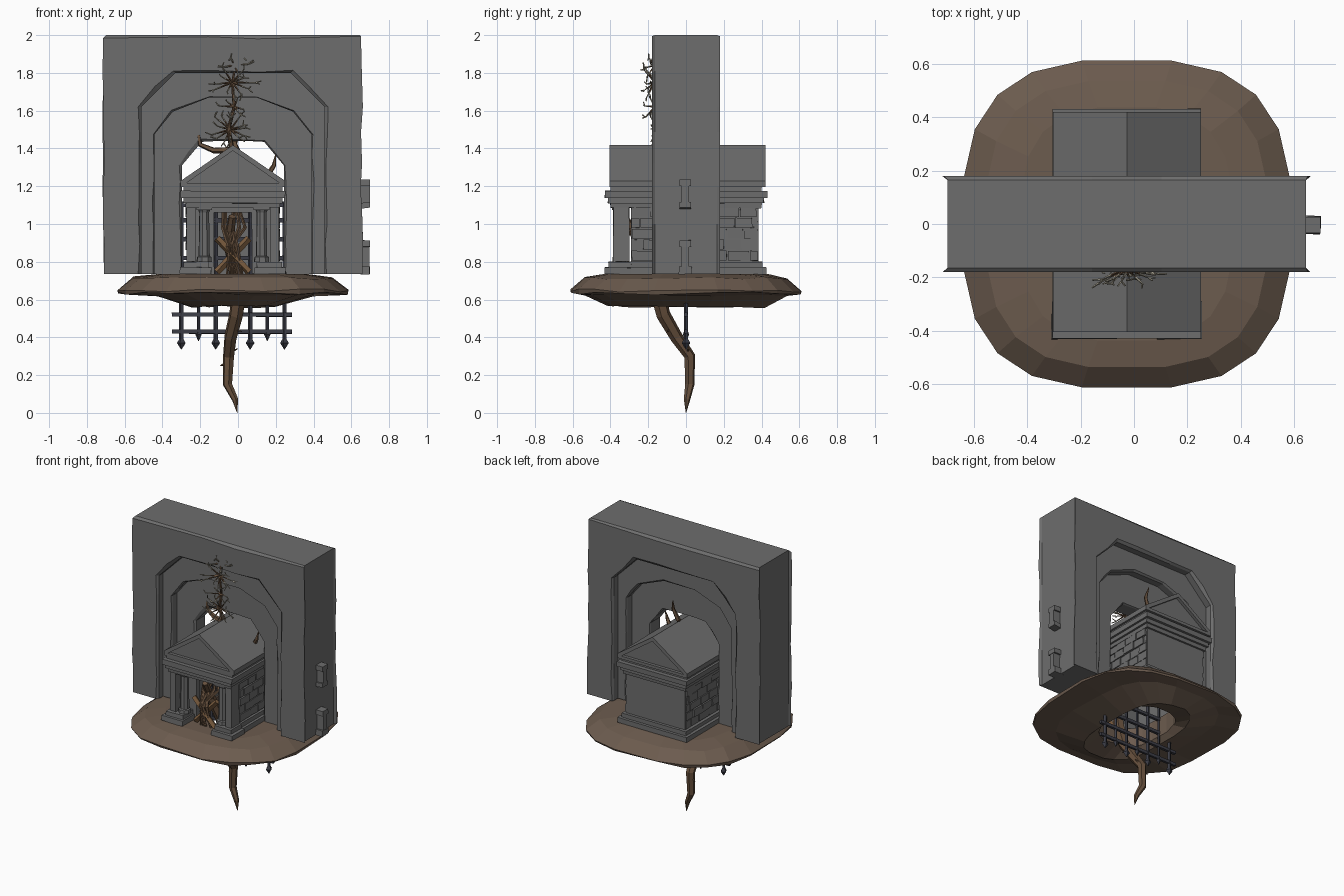
import bpy, bmesh, math, random
from mathutils import Vector

if "Cube" in bpy.data.objects:
    bpy.data.objects.remove(bpy.data.objects["Cube"])

random.seed(7)
CX = -0.027          # shared centre line of wall, crypt and ground


def mat(name, r, g, b):
    m = bpy.data.materials.new(name)
    m.diffuse_color = (r, g, b, 1)
    m.use_nodes = True
    m.node_tree.nodes["Principled BSDF"].inputs["Base Color"].default_value = m.diffuse_color
    return m


STONE = mat("grey stone", .155, .155, .155)
EARTH = mat("brown earth", .15, .106, .077)
BARK = mat("root bark", .13, .078, .045)
IRON = mat("dark iron", .045, .047, .062)
BONE = mat("pale twig", .36, .33, .26)
WOOD = mat("plank wood", .2, .11, .05)


def make(name, bm, material):
    bmesh.ops.recalc_face_normals(bm, faces=bm.faces)
    me = bpy.data.meshes.new(name)
    bm.to_mesh(me)
    bm.free()
    me.materials.append(material)
    ob = bpy.data.objects.new(name, me)
    bpy.context.collection.objects.link(ob)
    return ob


def box(bm, x0, x1, y0, y1, z0, z1, jit=0.0):
    vs = bmesh.ops.create_cube(bm, size=1)["verts"]
    for v in vs:
        v.co = Vector(((x0 + x1) / 2 + v.co.x * (x1 - x0), (y0 + y1) / 2 + v.co.y * (y1 - y0),
                       (z0 + z1) / 2 + v.co.z * (z1 - z0)))
        v.co += Vector([random.uniform(-jit, jit) for _ in range(3)])
    return vs


def tube(bm, pts, radii, n=5):
    pts = [Vector(p) for p in pts]
    rings = []
    for i, p in enumerate(pts):
        d = (pts[min(i + 1, len(pts) - 1)] - pts[max(i - 1, 0)]).normalized()
        a = d.cross(Vector((0.3, 1, 0.1)) if abs(d.y) < .9 else Vector((1, 0, 0))).normalized()
        b = d.cross(a)
        rings.append([bm.verts.new(p + radii[i] * (a * math.cos(t) + b * math.sin(t)))
                      for t in [2 * math.pi * k / n for k in range(n)]])
    for r, s in zip(rings, rings[1:]):
        for k in range(n):
            bm.faces.new((r[k], r[(k + 1) % n], s[(k + 1) % n], s[k]))
    bm.faces.new(rings[0])
    bm.faces.new(rings[-1])


# Wall: lofted arch outlines, half depth then mirrored in y
def outline(spring, shoulder, crown, grow=0.0, jit=0.0):
    """Open outline from left foot over the top to right foot; grow moves it outward."""
    w, zs = spring
    half = [(w, .735 + (zs - .735) * t) for t in (0, .18, .3, .52, .66, .85, 1)]
    half += [((w + shoulder[0]) / 2, (zs + shoulder[1]) / 2), shoulder, crown]
    pts = [(-x, z) for x, z in half] + [(x, z) for x, z in reversed(half)]
    out = []
    for x, z in pts:
        g = grow + math.copysign(random.uniform(0, jit), grow)
        dx = 0 if abs(x) <= crown[0] + 1e-4 else math.copysign(g, x)
        out.append((x + dx, z + (g if z >= zs + .01 else 0)))
    return out


RECT = ((.672, 1.62), (.672, 2.0), (.13, 2.0))
ARCH1 = ((.485, 1.62), (.305, 1.80), (.14, 1.80))
ARCH2 = ((.415, 1.475), (.318, 1.595), (.125, 1.67))
ARCH3 = ((.27, 1.31), (.165, 1.435), (.07, 1.44))
steps = [(RECT, 0, 0, 0), (RECT, 0, 0, .165), (RECT, -.004, .016, .18),
         (ARCH1, .003, .016, .18), (ARCH1, 0, 0, .165), (ARCH1, 0, 0, .12),
         (ARCH2, .003, .014, .12), (ARCH2, 0, 0, .108), (ARCH2, 0, 0, .06),
         (ARCH3, .003, .012, .06), (ARCH3, 0, 0, .05), (ARCH3, 0, 0, 0)]
bm = bmesh.new()
for side in (-1, 1):
    rows = [[bm.verts.new((CX + x, side * y, z)) for x, z in outline(*o, g, j)] for o, g, j, y in steps]
    for a, b in zip(rows, rows[1:]):
        for k in range(len(a) - 1):
            bm.faces.new((a[k], a[k + 1], b[k + 1], b[k]))
bmesh.ops.remove_doubles(bm, verts=bm.verts, dist=1e-4)
bmesh.ops.holes_fill(bm, edges=[e for e in bm.edges if e.is_boundary], sides=0)
make("arched_wall", bm, STONE)

# Ground: rounded-square rings, open in the middle
bm = bmesh.new()
N = 20
prof = [(.19, .27, .735), (.40, .44, .735), (.53, .54, .715), (.617, .617, .648), (.612, .612, .632),
        (.43, .54, .625), (.22, .42, .562), (.19, .27, .60)]
rings = []
for hx, hy, z in prof:
    ring = []
    for k in range(N):
        t = 2 * math.pi * (k + .5) / N
        c, s = math.cos(t), math.sin(t)
        j = random.uniform(-.008, .008) if z < .72 else 0
        ring.append(bm.verts.new((CX + hx * math.copysign(abs(c) ** .7, c),
                                  hy * math.copysign(abs(s) ** .7, s), z + j)))
    rings.append(ring)
for a, b in zip(rings, rings[1:] + rings[:1]):
    for k in range(N):
        bm.faces.new((a[k], a[(k + 1) % N], b[(k + 1) % N], b[k]))
make("earth_mound", bm, EARTH)

# Crypt body: hollow walls, plinth, pilasters and columns
walls, plinth, pillars, bricks = [bmesh.new() for _ in range(4)]


def sbox(bm, x0, x1, *r, jit=.002):      # mirrored pair about the crypt centre line
    box(bm, CX + x0, CX + x1, *r, jit)
    box(bm, CX - x1, CX - x0, *r, jit)


sbox(walls, .20, .235, -.29, .38, .735, 1.1)
sbox(walls, .10, .225, -.29, -.25, .735, 1.1)
box(walls, CX - .235, CX + .235, .34, .385, .735, 1.1)
box(walls, CX - .11, CX + .11, -.29, -.25, 1.06, 1.1)
for w, z0, z1 in ((0, .735, .77), (.02, .77, .80)):
    sbox(plinth, .115 + w * .5, .28 - w, -.43 + w, -.29, z0, z1)
    sbox(plinth, .20, .275 - w, -.29, .425 - w, z0, z1)
    box(plinth, CX - .275 + w, CX + .275 - w, .34, .425 - w, z0, z1)
sbox(pillars, .20, .245, -.385, -.30, .80, 1.1)
for s in (-1, 1):
    x = CX + s * .152
    tube(pillars, [(x, -.35, .8), (x, -.35, .825), (x, -.35, .83), (x, -.35, 1.06), (x, -.35, 1.09)],
         [.042, .04, .031, .027, .04], 8)
    box(pillars, x - .042, x + .042, -.392, -.31, 1.075, 1.1)
    # Staggered brickwork on the side walls
    for row in range(5):
        z = .803 + row * .058
        y = -.29 - (row % 2) * .05
        while y < .37:
            y1 = y + random.uniform(.085, .12)
            out = random.uniform(.238, .25)
            xs = sorted((CX + s * .22, CX + s * out))
            if y1 > -.27:
                box(bricks, *xs, max(y, -.29) + .003, min(y1, .383) - .003, z + .003, z + .055, .002)
            y = y1
make("crypt_walls", walls, STONE)
make("crypt_plinth", plinth, STONE)
make("crypt_columns", pillars, STONE)
make("crypt_bricks", bricks, STONE)

# Entablature and gabled roof
bm = bmesh.new()
for hx, hy, z0, z1 in ((.25, .40, 1.085, 1.11), (.262, .413, 1.11, 1.14), (.277, .43, 1.14, 1.175), (.262, .40, 1.175, 1.2)):
    box(bm, CX - hx, CX + hx, -hy, hy, z0, z1, .002)
make("crypt_entablature", bm, STONE)
bm = bmesh.new()
gable = [(-.277, 1.195), (.277, 1.195), (.277, 1.228), (0, 1.418), (-.277, 1.228)]
ends = [bm.faces.new([bm.verts.new((CX + x, y, z)) for x, z in gable]) for y in (-.405, .42)]
a, b = [list(f.verts) for f in ends]
for k in range(5):
    bm.faces.new((a[k], a[(k + 1) % 5], b[(k + 1) % 5], b[k]))
bmesh.ops.recalc_face_normals(bm, faces=bm.faces)
for f in ends:
    bmesh.ops.inset_region(bm, faces=[f], thickness=.03, depth=0)
    y = f.calc_center_median().y
    for v in bmesh.ops.extrude_discrete_faces(bm, faces=[f])["faces"][0].verts:
        v.co.y -= math.copysign(.022, y)
make("crypt_roof", bm, STONE)

# Stone stubs on the right end of the wall
bm = bmesh.new()
for h, z0, z1 in ((.034, .735, .775), (.02, .775, .88), (.031, .88, .915)):
    box(bm, .6, .698, -h - .004, h - .004, z0, z1, .002)
for h, z0, z1 in ((.03, 1.075, 1.105), (.02, 1.105, 1.2), (.03, 1.2, 1.235)):
    vs = box(bm, .6, .698, -h - .004, h - .004, z0, z1)
    for v in vs:
        v.co.z += .012 if v.co.x > .65 and z0 < 1.2 else 0
make("wall_stubs", bm, STONE)

# Portcullis hanging through the ground
bm = bmesh.new()
for i in range(7):
    x = CX + (i - 3) * .091
    z = .335 if i % 2 == 0 else .38
    r = .012 if i % 2 == 0 else .009
    tube(bm, [(x, 0, z), (x, 0, z + .035), (x, 0, z + .055), (x, 0, 1.12)], [.001, r * 2, r, r], 4)
for z in (.43, .52, .62, .72, .82, .92, 1.02, 1.1):
    box(bm, -.35, .285, -.009, .009, z - .011, z + .011, .002)
make("portcullis", bm, IRON)

# Root growing down, trunk inside the crypt and branches above the roof
bm = bmesh.new()
tube(bm, [(-.03, -.33, 1.04), (-.05, -.24, .9), (-.01, -.18, .74), (0, -.14, .6), (-.01, -.12, .52), (-.04, -.05, .4),
          (-.05, .02, .3), (-.055, .02, .15), (-.015, .005, .07), (-.004, 0, 0)],
     [.02, .03, .038, .04, .038, .034, .03, .025, .017, .001], 6)
for p, d in (((-.03, -.08, .45), (.05, -.02, -.02)), ((-.05, .01, .32), (.05, 0, .02)), ((-.06, .02, .26), (-.035, .01, -.01))):
    tube(bm, [p, Vector(p) + Vector(d)], [.014, .001], 4)
make("root", bm, BARK)

bark, bone = bmesh.new(), bmesh.new()
tube(bark, [(-.03, -.1, 1.38), (-.05, -.14, 1.5), (-.02, -.16, 1.62), (-.03, -.165, 1.74), (-.01, -.17, 1.86)],
     [.016, .011, .009, .007, .003])
tube(bark, [(-.05, -.1, 1.39), (-.13, -.08, 1.39), (-.2, -.06, 1.42), (-.21, -.05, 1.48), (-.24, -.05, 1.54)],
     [.02, .016, .013, .01, .002])
tube(bark, [(0, .06, 1.37), (-.02, .12, 1.43), (.01, .13, 1.5), (0, .15, 1.57)], [.022, .016, .012, .003])
tube(bark, [(.16, -.05, 1.26), (.19, -.06, 1.31), (.2, -.05, 1.37)], [.016, .012, .002])
for cx, cz, n in ((-.04, 1.5, 13), (-.02, 1.62, 6), (-.03, 1.75, 12), (-.02, 1.84, 6)):
    for k in range(n):
        t = 2 * math.pi * (k + random.uniform(-.3, .3)) / n
        L = random.uniform(.06, .12) * (.7 if n < 8 else 1)
        c = Vector((cx, -.165 if cz > 1.55 else -.14, cz))
        d = Vector((math.cos(t), random.uniform(-.7, .1), math.sin(t) * .8))
        mid, tip = c + d * L * .6, c + d * L
        tip.y = max(tip.y, -.235)
        tube(bark, [c, mid], [.006, .004], 4)
        tube(bone, [mid, tip], [.005, .003], 4)
        for _ in range(2):
            e = Vector((random.uniform(-1, 1), random.uniform(-.5, .3), random.uniform(-1, 1))) * .025
            tube(bone, [tip, tip + d * .012 + e], [.004, .003], 4)
make("dead_branches", bark, BARK)
make("pale_twigs", bone, BONE)

# Crossed planks and a tangle of roots in the doorway
bm = bmesh.new()
for s in (-1, 1):
    tube(bm, [(CX - s * .085, -.33 + s * .01, .745), (CX + s * .085, -.33 + s * .01, .925)], [.019, .019], 4)
make("crossed_planks", bm, WOOD)
bm = bmesh.new()
for i in range(7):
    x = CX + random.uniform(-.06, .06)
    tube(bm, [(x, -.24, 1.07), (x + random.uniform(-.03, .03), -.28, .98), (CX + random.uniform(-.03, .03), -.35, .88),
              (CX + random.uniform(-.05, .05), -.34, .735)], [.008, .01, .012, .006])
make("doorway_roots", bm, BARK)
